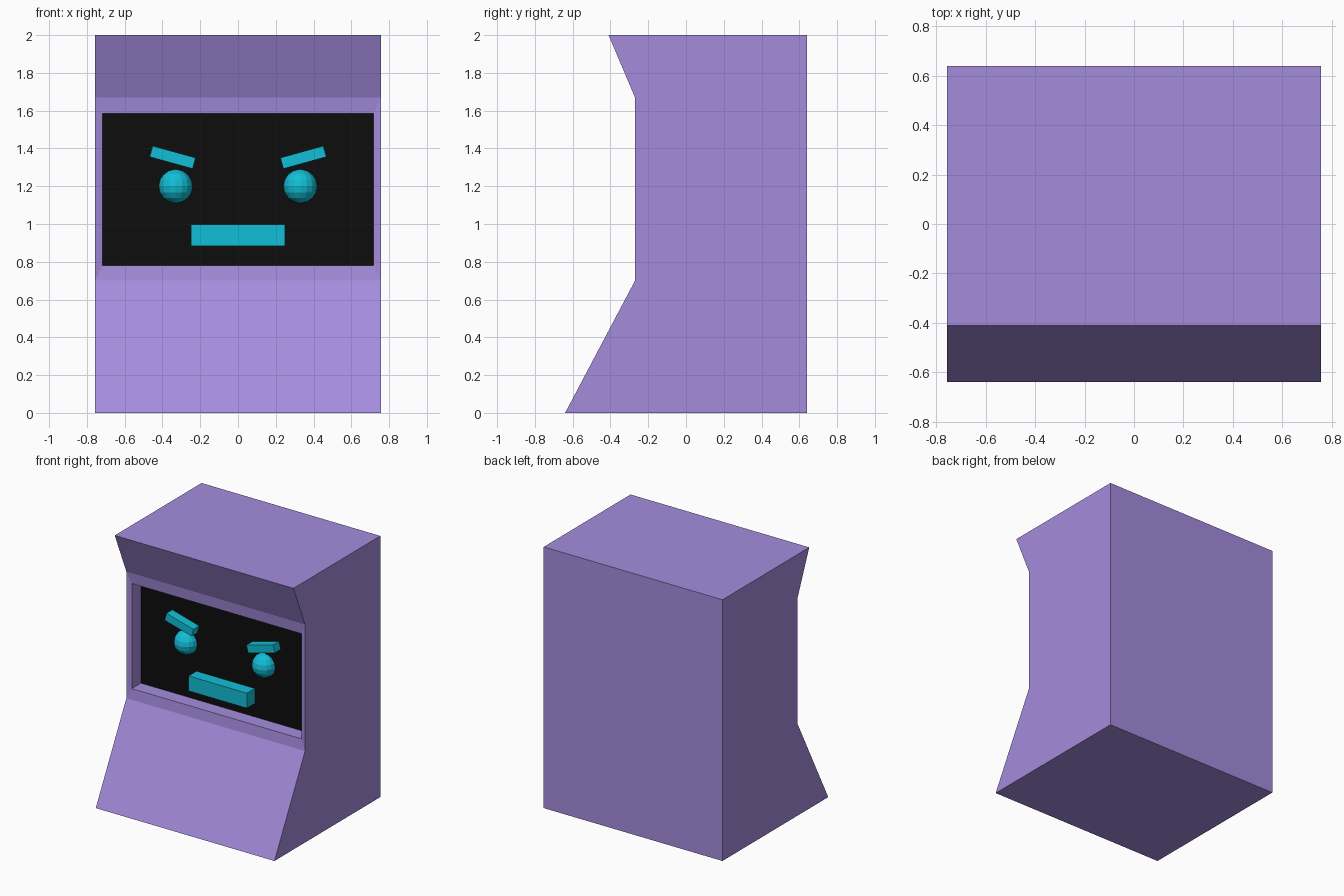
import bpy, bmesh, math
from mathutils import Vector

if "Cube" in bpy.data.objects:
    bpy.data.objects.remove(bpy.data.objects["Cube"])

HALF_W = 0.757
SCREEN_Y = -0.15


def material(name, rgb):
    m = bpy.data.materials.new(name)
    m.diffuse_color = (*rgb, 1)
    m.use_nodes = True
    m.node_tree.nodes["Principled BSDF"].inputs["Base Color"].default_value = m.diffuse_color
    return m


purple = material("purple", (0.376, 0.262, 0.72))
black = material("black", (0.004, 0.004, 0.004))
cyan = material("cyan", (0.006, 0.52, 0.68))


def add_object(name, bm, *mats):
    bmesh.ops.recalc_face_normals(bm, faces=bm.faces)
    me = bpy.data.meshes.new(name)
    bm.to_mesh(me)
    bm.free()
    for m in mats:
        me.materials.append(m)
    ob = bpy.data.objects.new(name, me)
    bpy.context.collection.objects.link(ob)
    return ob


def box(name, x, z, w, h, front, back, tilt=0):
    bm = bmesh.new()
    bmesh.ops.create_cube(bm, size=1)
    bmesh.ops.scale(bm, verts=bm.verts, vec=(w, back - front, h))
    ob = add_object(name, bm, cyan)
    ob.location = (x, (front + back) / 2, z)
    ob.rotation_euler.y = tilt
    return ob


# Cabinet: side profile (y, z) extruded across the width
profile = [(-0.64, 0), (0.64, 0), (0.64, 2), (-0.41, 2), (-0.27, 1.67), (-0.27, 0.70)]
bm = bmesh.new()
side = bm.faces.new([bm.verts.new((-HALF_W, y, z)) for y, z in profile])
ext = bmesh.ops.extrude_face_region(bm, geom=[side])["geom"]
bmesh.ops.translate(bm, verts=[v for v in ext if isinstance(v, bmesh.types.BMVert)],
                    vec=(2 * HALF_W, 0, 0))
bmesh.ops.recalc_face_normals(bm, faces=bm.faces)

# Screen: shallow sloping bezel, then a straight recess ending in the black panel
panel = next(f for f in bm.faces if (f.calc_center_median() - Vector((0, -0.27, 1.185))).length < 0.01)
for y in (-0.26, SCREEN_Y):
    panel = bmesh.ops.extrude_discrete_faces(bm, faces=[panel])["faces"][0]
    for v in panel.verts:
        v.co = (math.copysign(0.718, v.co.x), y, 1.585 if v.co.z > 1.2 else 0.78)
panel.material_index = 1
add_object("cabinet", bm, purple, black)

# Face: eyes and slanted brows on both sides, one mouth
for s, label in ((-1, "left"), (1, "right")):
    bm = bmesh.new()
    bmesh.ops.create_uvsphere(bm, u_segments=16, v_segments=8, radius=0.09)
    add_object(label + "_eye", bm, cyan).location = (s * 0.33, SCREEN_Y, 1.20)
    box(label + "_brow", s * 0.346, 1.353, 0.236, 0.06, -0.22, -0.145, -s * math.radians(15.5))
box("mouth", 0, 0.94, 0.495, 0.115, -0.245, -0.145)
